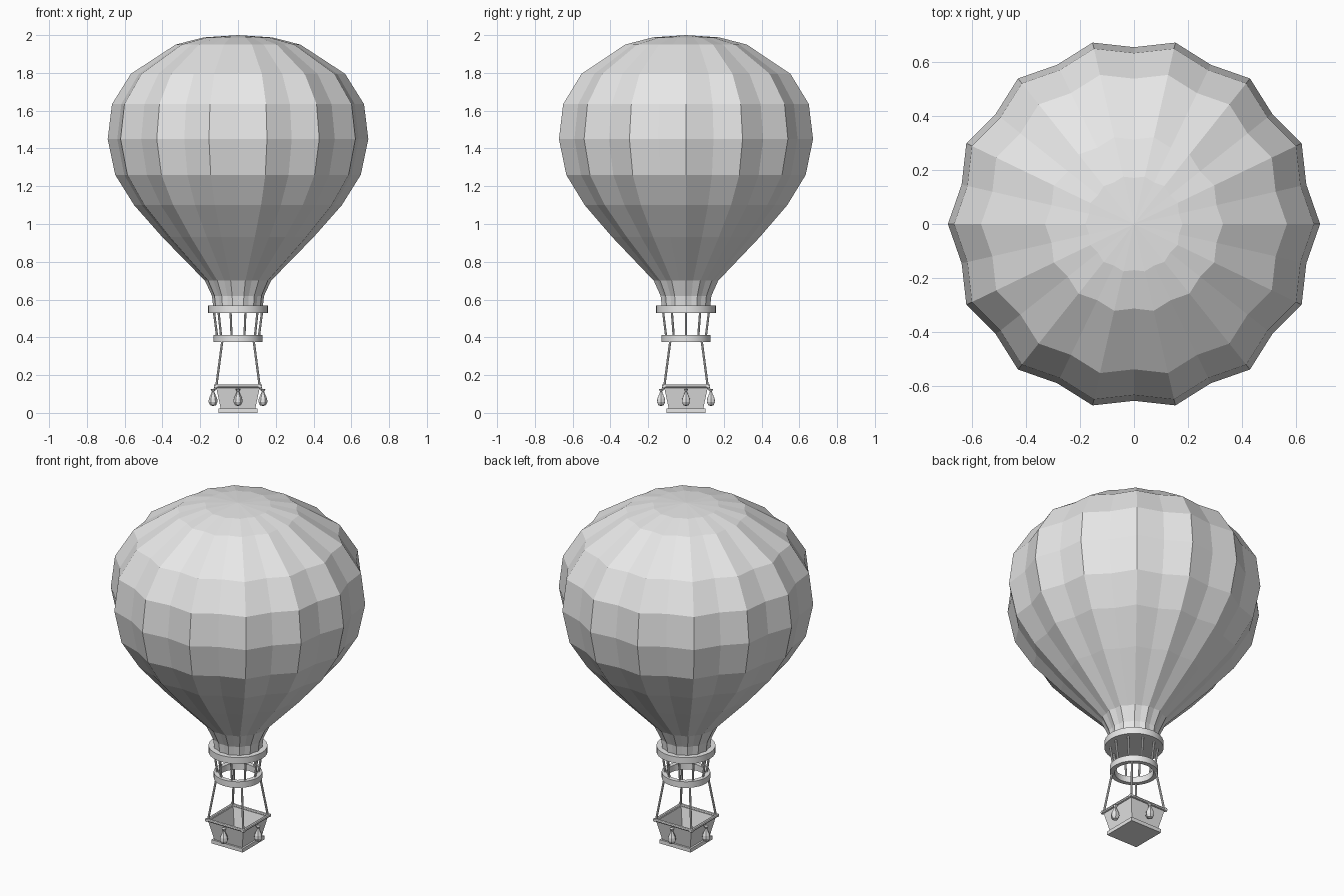
import bpy, bmesh, math
from mathutils import Vector

cube = bpy.data.objects.get("Cube")
if cube:
    bpy.data.objects.remove(cube, do_unlink=True)

grey = bpy.data.materials.new("plain grey")
grey.use_nodes = True
grey.diffuse_color = (0.8, 0.8, 0.8, 1)
grey.node_tree.nodes["Principled BSDF"].inputs["Base Color"].default_value = (0.8, 0.8, 0.8, 1)


def finish(name, bm, smooth=False):
    bmesh.ops.recalc_face_normals(bm, faces=bm.faces)
    mesh = bpy.data.meshes.new(name)
    bm.to_mesh(mesh)
    bm.free()
    mesh.materials.append(grey)
    ob = bpy.data.objects.new(name, mesh)
    bpy.context.scene.collection.objects.link(ob)
    if smooth:
        bpy.ops.object.select_all(action="DESELECT")
        ob.select_set(True)
        bpy.context.view_layer.objects.active = ob
        bpy.ops.object.shade_smooth_by_angle(angle=math.radians(35))
    return ob


def lathe(name, profile, sides, valley=1.0, centre=(0, 0), closed=False, smooth=False):
    """Revolve (radius, z) points; every other column is scaled by valley."""
    bm = bmesh.new()
    rings = []
    for r, z in profile:
        if r == 0:
            rings.append([bm.verts.new((*centre, z))] * sides)
            continue
        ring = []
        for i in range(sides):
            a = math.tau * i / sides
            s = r * (valley if i % 2 else 1)
            ring.append(bm.verts.new((centre[0] + s * math.cos(a), centre[1] + s * math.sin(a), z)))
        rings.append(ring)
    pairs = list(zip(rings, rings[1:]))
    if closed:
        pairs.append((rings[-1], rings[0]))
    for low, high in pairs:
        for i in range(sides):
            j = (i + 1) % sides
            corners = list(dict.fromkeys((low[i], low[j], high[j], high[i])))
            bm.faces.new(corners)
    return finish(name, bm, smooth)


def rod(name, start, end, radius, sides=8):
    start, end = Vector(start), Vector(end)
    d = end - start
    bm = bmesh.new()
    bmesh.ops.create_cone(bm, cap_ends=True, segments=sides, radius1=radius, radius2=radius, depth=d.length)
    bm.transform(d.to_track_quat("Z", "Y").to_matrix().to_4x4())
    bmesh.ops.translate(bm, verts=bm.verts, vec=(start + end) / 2)
    return finish(name, bm, True)


# Scalloped envelope: fourteen ridges with a valley between each pair
lathe("envelope", [(0, 0.55), (0.13, 0.55), (0.138, 0.62), (0.175, 0.70), (0.40, 0.93),
                   (0.55, 1.10), (0.65, 1.26), (0.69, 1.45), (0.667, 1.635), (0.567, 1.795),
                   (0.33, 1.95), (0.18, 1.988), (0, 2.0)], 28, valley=0.95)

# Mouth collar and the open load ring below it
lathe("mouth_collar", [(0, 0.53), (0.158, 0.53), (0.158, 0.568), (0, 0.568)], 32, smooth=True)
lathe("load_ring", [(0.104, 0.376), (0.13, 0.376), (0.13, 0.412), (0.104, 0.412)], 32,
      closed=True, smooth=True)

# Short ropes between collar and load ring
for i in range(10):
    a = math.tau * i / 10
    c, s = math.cos(a), math.sin(a)
    rod("upper_rope", (0.128 * c, 0.128 * s, 0.54), (0.11 * c, 0.11 * s, 0.40), 0.006)

# Tapered open basket with thick walls
bm = bmesh.new()
loops = []
for half, z in ((0.088, 0.006), (0.116, 0.138), (0.106, 0.138), (0.080, 0.02)):
    loops.append([bm.verts.new((half * x, half * y, z)) for x, y in ((1, 1), (-1, 1), (-1, -1), (1, -1))])
for low, high in zip(loops, loops[1:]):
    for i in range(4):
        j = (i + 1) % 4
        bm.faces.new((low[i], low[j], high[j], high[i]))
bm.faces.new(loops[0])
bm.faces.new(loops[-1])
finish("basket", bm)

# Base slab
bm = bmesh.new()
bmesh.ops.create_cube(bm, size=1)
bmesh.ops.scale(bm, verts=bm.verts, vec=(0.204, 0.204, 0.022))
bmesh.ops.translate(bm, verts=bm.verts, vec=(0, 0, 0.011))
finish("basket_base", bm)

# Rim rails, corner ropes and a hanging sandbag on each side
for k in range(4):
    a = math.tau * k / 4
    c, s = round(math.cos(a)), round(math.sin(a))

    def turn(x, y, z):
        return (x * c - y * s, x * s + y * c, z)

    rod("rim_rail", turn(0.118, -0.127, 0.14), turn(0.118, 0.127, 0.14), 0.009)
    rod("corner_rope", turn(0.115, 0.115, 0.14), turn(0.082, 0.082, 0.39), 0.006)
    spot = turn(0.132, 0, 0)[:2]
    lathe("sandbag", [(0, 0.036), (0.016, 0.041), (0.024, 0.058), (0.022, 0.076), (0.012, 0.098),
                      (0.006, 0.112), (0.013, 0.126), (0, 0.128)], 12, valley=0.9, centre=spot)
    rod("sandbag_tie", turn(0.132, 0, 0.112), turn(0.112, 0, 0.14), 0.005)
